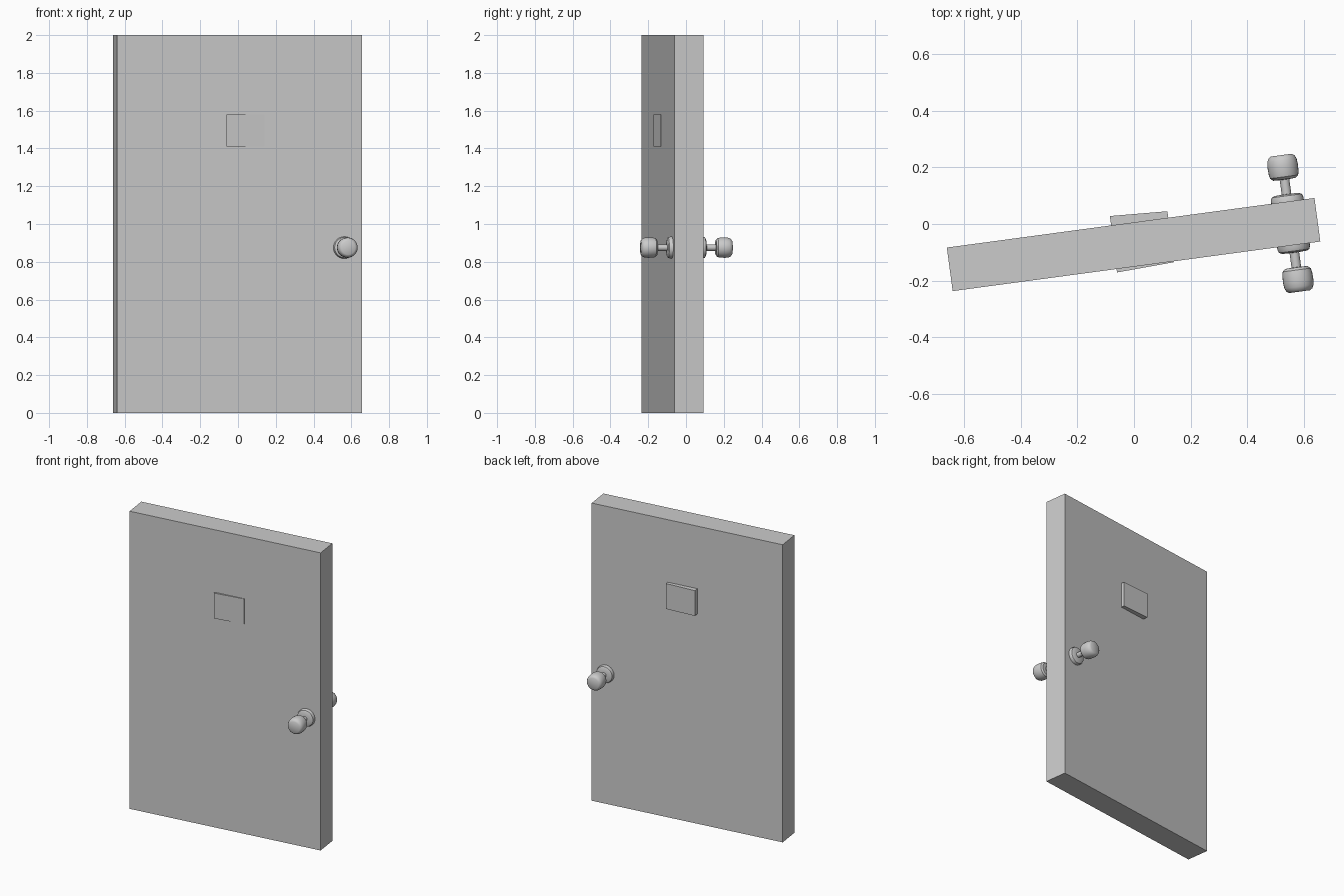
import bpy, bmesh, math
from mathutils import Matrix, Vector

if "Cube" in bpy.data.objects:
    bpy.data.objects.remove(bpy.data.objects["Cube"])

# The whole door stands slightly ajar
DOOR = Matrix.Translation((-0.0015, -0.0725, 0)) @ Matrix.Rotation(math.radians(7.68), 4, 'Z')
LENGTH, THICK, HEIGHT = 1.309, 0.155, 2.0


def make_object(name, bm):
    bmesh.ops.recalc_face_normals(bm, faces=bm.faces)
    mesh = bpy.data.meshes.new(name)
    bm.to_mesh(mesh)
    bm.free()
    ob = bpy.data.objects.new(name, mesh)
    bpy.context.collection.objects.link(ob)
    return ob


def prism(name, outline, z0, z1):
    """Extrude a plan outline from z0 to z1."""
    bm = bmesh.new()
    face = bm.faces.new([bm.verts.new((x, y, z0)) for x, y in outline])
    ext = bmesh.ops.extrude_face_region(bm, geom=[face])
    verts = [g for g in ext['geom'] if isinstance(g, bmesh.types.BMVert)]
    bmesh.ops.translate(bm, verts=verts, vec=(0, 0, z1 - z0))
    return make_object(name, bm)


def knob(name, side):
    """Lathe the rosette, stem and grip around the knob axis."""
    profile = [(0, 0.07), (0.058, 0.07), (0.058, 0.087), (0.054, 0.098),
               (0.044, 0.103), (0.017, 0.104), (0.017, 0.156), (0.040, 0.157),
               (0.050, 0.166), (0.053, 0.180), (0.054, 0.205), (0.052, 0.225),
               (0.046, 0.237), (0.037, 0.243), (0, 0.243)]
    bm = bmesh.new()
    verts = [bm.verts.new((r, 0, d)) for r, d in profile]
    edges = [bm.edges.new(pair) for pair in zip(verts, verts[1:])]
    bmesh.ops.spin(bm, geom=verts + edges, cent=(0, 0, 0), axis=(0, 0, 1),
                   angle=2 * math.pi, steps=28)
    bmesh.ops.remove_doubles(bm, verts=bm.verts, dist=1e-4)
    ob = make_object(name, bm)
    ob.matrix_world = (DOOR @ Matrix.Translation((0.5585, 0, 0.875))
                       @ Matrix.Rotation(side * math.pi / 2, 4, 'X'))
    bpy.ops.object.select_all(action='DESELECT')
    ob.select_set(True)
    bpy.context.view_layer.objects.active = ob
    bpy.ops.object.shade_smooth_by_angle(angle=math.radians(35))


# Door slab
hx, hy = LENGTH / 2, THICK / 2
slab = prism("door_slab", [(-hx, -hy), (hx, -hy), (hx, hy), (-hx, hy)], 0, HEIGHT)
slab.matrix_world = DOOR

# Sign plates, set through the slab and slightly askew on each face
prism("sign_plate", [(-0.06, -0.171), (0.14, -0.135), (0.118, 0.045), (-0.085, 0.028)],
      1.41, 1.58)

# Knobs on both faces
knob("front_knob", 1)
knob("back_knob", -1)
